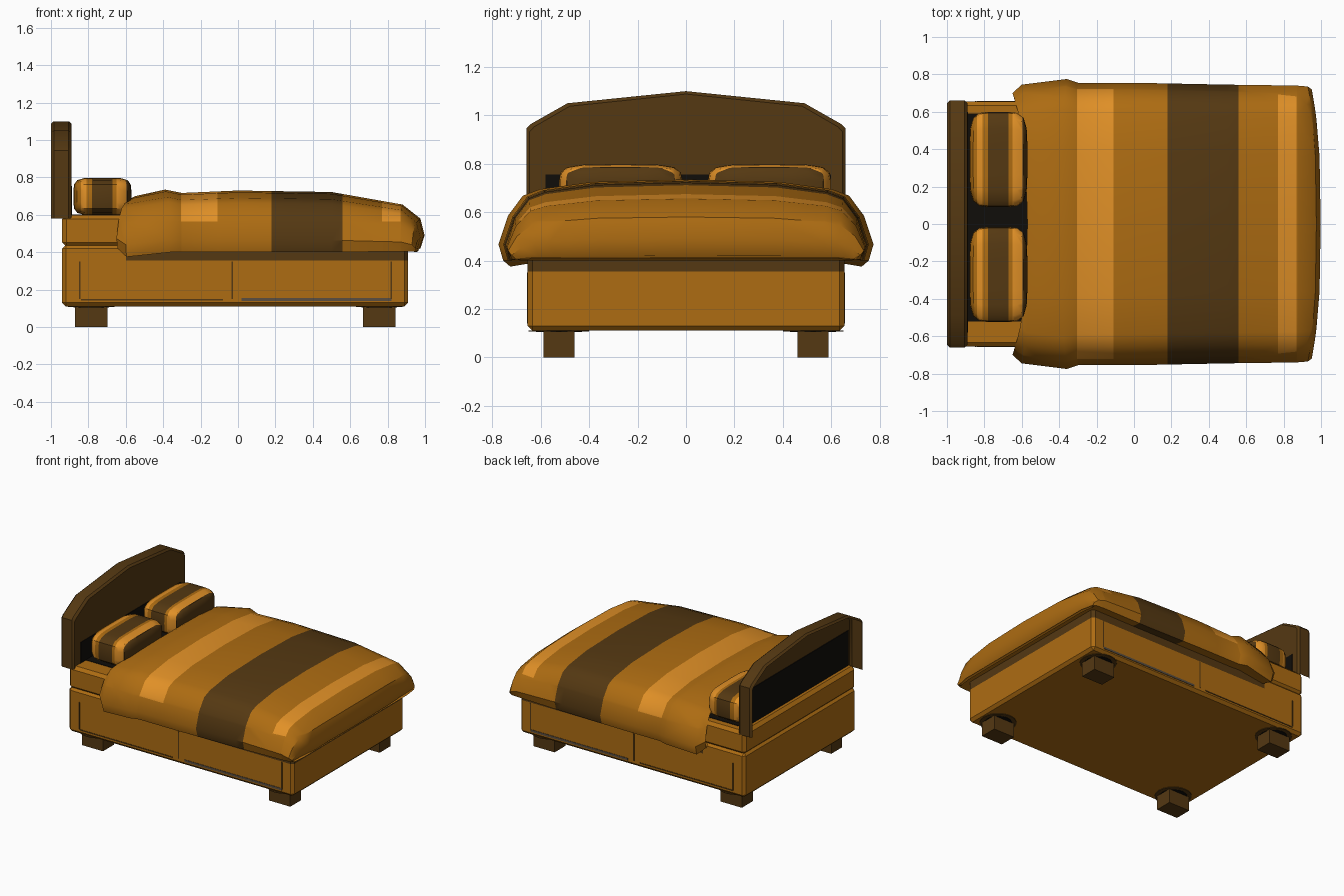
import bpy, bmesh, math
from mathutils import Vector

if "Cube" in bpy.data.objects:
    bpy.data.objects.remove(bpy.data.objects["Cube"])

def mat(name, rgb):
    m = bpy.data.materials.new(name)
    m.diffuse_color = (*rgb, 1)
    m.use_nodes = True
    m.node_tree.nodes["Principled BSDF"].inputs["Base Color"].default_value = m.diffuse_color
    return m

ORANGE = mat("ochre", (0.42, 0.15, 0.006))
LIGHT = mat("light orange", (0.75, 0.28, 0.02))
DARK = mat("dark brown", (0.09, 0.04, 0.006))
BLACK = mat("near black", (0.005, 0.004, 0.003))
GREY = mat("grey brown", (0.1, 0.075, 0.05))
MATS = [ORANGE, LIGHT, DARK, BLACK, GREY]

def finish(name, bm, m=0, rule=None, smooth=True, normals=True):
    """Turn a bmesh into an object; rule(center) picks the colour index."""
    if normals:
        bmesh.ops.recalc_face_normals(bm, faces=bm.faces)
    for f in bm.faces:
        f.material_index = rule(f.calc_center_median()) if rule else m
    me = bpy.data.meshes.new(name)
    bm.to_mesh(me)
    bm.free()
    for x in MATS:
        me.materials.append(x)
    ob = bpy.data.objects.new(name, me)
    bpy.context.collection.objects.link(ob)
    if smooth:
        bpy.ops.object.select_all(action='DESELECT')
        ob.select_set(True)
        bpy.context.view_layer.objects.active = ob
        bpy.ops.object.shade_smooth_by_angle(angle=math.radians(35))
    return ob

def box_bm(lo, hi, bevel=0):
    bm = bmesh.new()
    bmesh.ops.create_cube(bm, size=1)
    for v in bm.verts:
        v.co = Vector([(a + b) / 2 + c * (b - a) for a, b, c in zip(lo, hi, v.co)])
    if bevel:
        bmesh.ops.bevel(bm, geom=bm.edges[:], offset=bevel, segments=1, affect='EDGES')
    return bm

def cut(bm, axis, value):
    no = Vector((0, 0, 0))
    no[axis] = 1
    bmesh.ops.bisect_plane(bm, geom=bm.verts[:] + bm.edges[:] + bm.faces[:],
                           plane_co=no * value, plane_no=no)

def plate(name, lo, hi, m):
    finish(name, box_bm(lo, hi), m, smooth=False)

# Base with dark band under the duvet, and mattress
bm = box_bm((-0.94, -0.655, 0.11), (0.91, 0.655, 0.44), 0.02)
cut(bm, 2, 0.355)
cut(bm, 0, -0.6)
finish("base", bm, rule=lambda c: 2 if c.z > 0.355 and c.x > -0.6 else 0, smooth=False)
finish("mattress", box_bm((-0.94, -0.655, 0.43), (0.90, 0.655, 0.60), 0.022), 0, smooth=False)

# Drawer seams on both long sides
for s, side in ((-1, "front"), (1, "back")):
    y0, y1 = sorted((s * 0.653, s * 0.658))
    for i, x in enumerate((-0.845, -0.03, 0.82)):
        plate(f"{side}_seam_{i}", (x - 0.004, y0, 0.15), (x + 0.004, y1, 0.35), 2)
    plate(f"{side}_drawer_line_left", (-0.84, y0, 0.142), (-0.08, y1, 0.15), 2)
    plate(f"{side}_drawer_line_right", (0.02, y0, 0.14), (0.82, y1, 0.156), 4)

# Legs with dark rounds on the underside
for x in (-0.785, 0.755):
    for y in (-0.525, 0.525):
        finish("leg", box_bm((x - 0.087, y - 0.064, 0), (x + 0.087, y + 0.064, 0.12)), 2, smooth=False)
        for name, r, z, m in (("leg_round", 0.125, 0.108, 2), ("leg_inner_round", 0.095, 0.106, 3)):
            bm = bmesh.new()
            bmesh.ops.create_cone(bm, cap_ends=True, segments=20, radius1=r, radius2=r, depth=0.004)
            bmesh.ops.translate(bm, verts=bm.verts, vec=(x, y, z))
            finish(name, bm, m, smooth=False)

# Headboard: shell open at the back and bottom
half = [(0.66, 0.58), (0.66, 0.945), (0.64, 0.965), (0.49, 1.05)]
prof = half + [(0, 1.10)] + [(-y, z) for y, z in reversed(half)]
bm = bmesh.new()
rings = []
for x, k in ((-1.0, 0.02), (-0.985, 0), (-0.905, 0), (-0.89, 0.02)):
    rings.append([bm.verts.new((x, y * (1 - k), z if z < 0.6 else z - k * 0.6)) for y, z in prof])
for a, b in zip(rings, rings[1:]):
    for i in range(len(prof) - 1):
        bm.faces.new((a[i], a[i + 1], b[i + 1], b[i]))
bm.faces.new(rings[-1])
finish("headboard", bm, 2)
plate("headboard_back_shadow", (-0.896, -0.63, 0.59), (-0.891, 0.64, 0.86), 3)
plate("headboard_front_shadow", (-0.892, -0.58, 0.59), (-0.887, 0.6, 0.755), 3)
plate("pillow_shadow", (-0.888, -0.52, 0.597), (-0.56, 0.59, 0.603), 3)

# Pillows: striped rounded boxes
def pillow_rule(c):
    for lo, hi, m in ((-0.84, -0.81, 1), (-0.78, -0.67, 2), (-0.65, -0.595, 1), (-0.595, -0.5, 2)):
        if lo < c.x < hi:
            return m
    return 0

for name, yc in (("left_pillow", -0.27), ("right_pillow", 0.345)):
    bm = bmesh.new()
    bmesh.ops.create_cube(bm, size=2)
    bmesh.ops.subdivide_edges(bm, edges=bm.edges[:], cuts=5, use_grid_fill=True)
    for v in bm.verts:
        n = sum(abs(c) ** 5 for c in v.co) ** 0.2
        p = v.co / n
        v.co = (-0.725 + p.x * 0.155, yc + p.y * 0.255, 0.698 + p.z * 0.10)
    for x in (-0.84, -0.81, -0.78, -0.67, -0.65, -0.595):
        cut(bm, 0, x)
    finish(name, bm, rule=pillow_rule)

# Duvet: sections lofted from head to foot
# (x at middle, x at edge, half width, top, bottom)
stations = [(-0.52, -0.62, 0.67, 0.64, 0.44), (-0.57, -0.65, 0.70, 0.69, 0.42),
            (-0.55, -0.60, 0.745, 0.70, 0.375), (-0.39, -0.36, 0.775, 0.735, 0.40),
            (-0.30, -0.30, 0.755, 0.717, 0.40), (0, 0, 0.755, 0.73, 0.40),
            (0.5, 0.5, 0.745, 0.722, 0.40), (0.88, 0.87, 0.74, 0.655, 0.405),
            (0.975, 0.93, 0.735, 0.58, 0.405), (0.998, 0.95, 0.72, 0.49, 0.405),
            (0.975, 0.94, 0.70, 0.42, 0.40)]
sec = [(0.5, 0.97), (0.78, 0.88), (0.87, 0.8), (0.95, 0.55), (1, 0.2), (0.975, 0), (0.84, 0.05)]
sec = [(-a, b) for a, b in reversed(sec)] + [(0, 1)] + sec
bm = bmesh.new()
rings = []
for xm, xe, w, top, bot in stations:
    rings.append([bm.verts.new((xm + (xe - xm) * abs(a) ** 3, a * w, bot + b * (top - bot)))
                  for a, b in sec])
n = len(sec)
for a, b in zip(rings, rings[1:]):
    for i in range(n):
        bm.faces.new((a[i], a[(i + 1) % n], b[(i + 1) % n], b[i]))
bm.faces.new(rings[0])
bm.faces.new(rings[-1])
for x in (-0.305, -0.11, 0.18, 0.56, 0.77, 0.87):
    cut(bm, 0, x)
cut(bm, 2, 0.565)

def duvet_rule(c):
    if 0.18 < c.x < 0.56:
        return 2
    if c.z > 0.565 and (-0.305 < c.x < -0.11 or 0.77 < c.x < 0.87):
        return 1
    return 0

finish("duvet", bm, rule=duvet_rule)
